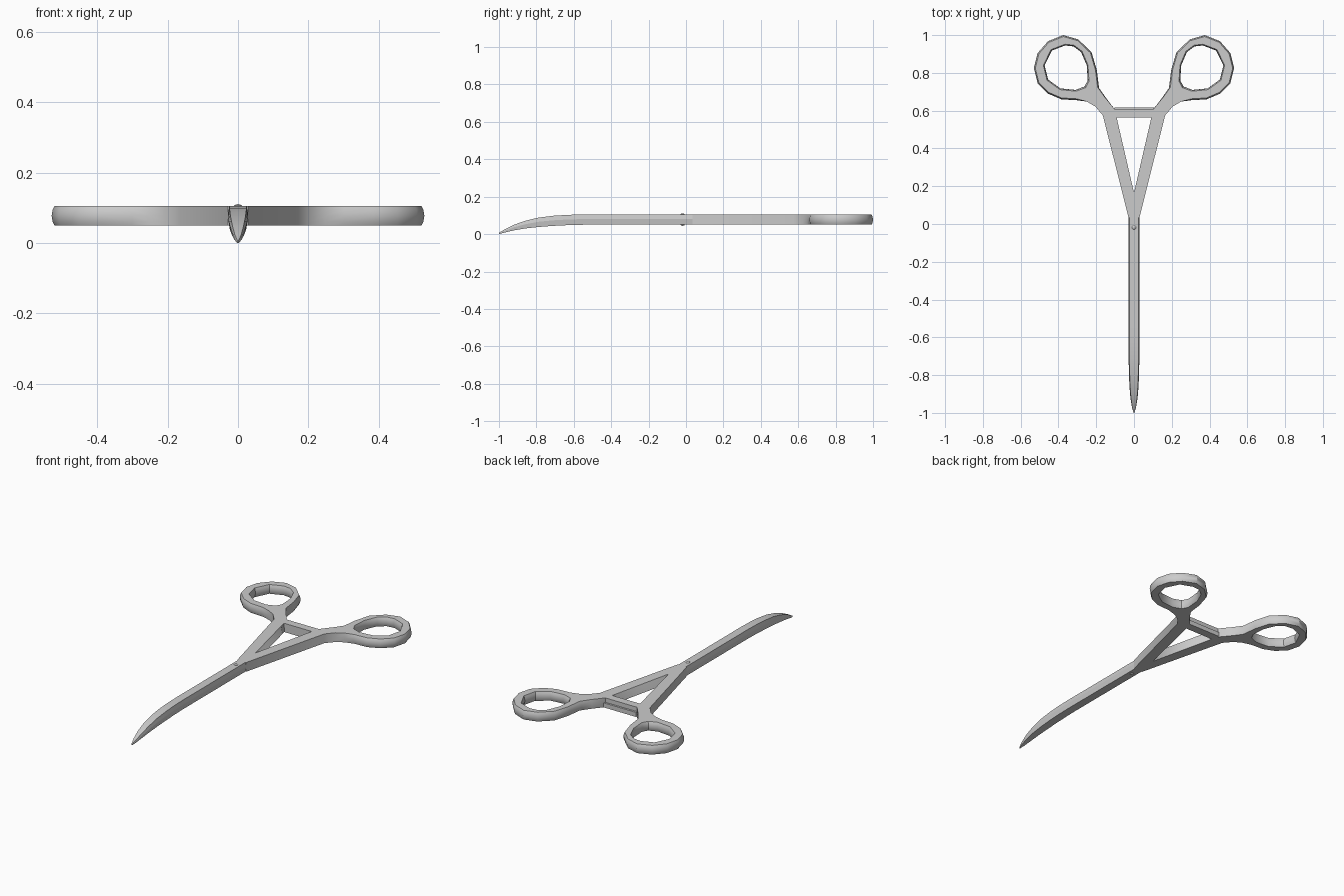
import bpy, bmesh, math
from mathutils import Vector

if "Cube" in bpy.data.objects:
    bpy.data.objects.remove(bpy.data.objects["Cube"])

Z0, Z1 = 0.05, 0.105
RING_CENTRE = Vector((0.36, 0.83))


def finish(name, bm, angle=35, mirror=False):
    bmesh.ops.recalc_face_normals(bm, faces=bm.faces)
    me = bpy.data.meshes.new(name)
    bm.to_mesh(me)
    bm.free()
    ob = bpy.data.objects.new(name, me)
    bpy.context.collection.objects.link(ob)
    if mirror:
        ob.modifiers.new("mirror", 'MIRROR').merge_threshold = 0.0005
    bpy.ops.object.select_all(action='DESELECT')
    bpy.context.view_layer.objects.active = ob
    ob.select_set(True)
    bpy.ops.object.shade_smooth_by_angle(angle=math.radians(angle))
    return ob


def box(name, x0, x1, y0, y1, z0, z1):
    bm = bmesh.new()
    bmesh.ops.create_cube(bm, size=1)
    for v in bm.verts:
        v.co = ((x0 + x1) / 2 + v.co.x * (x1 - x0),
                (y0 + y1) / 2 + v.co.y * (y1 - y0),
                (z0 + z1) / 2 + v.co.z * (z1 - z0))
    return finish(name, bm)


# Handles: arm running into a finger ring with a rounded rim, mirrored
outline = [(0, .165), (0, .03), (.029, .035), (.165, .575), (.205, .622),
           (.25, .648), (.30, .655), (.385, .66), (.455, .69), (.51, .745),
           (.53, .825), (.51, .905), (.455, .968), (.375, 1.0), (.295, .977),
           (.225, .91), (.197, .815), (.185, .72), (.15, .67), (.102, .607)]
hole = [(.245, .76), (.25, .84), (.28, .91), (.32, .94), (.365, .945),
        (.435, .918), (.473, .84), (.455, .765), (.39, .718), (.31, .71),
        (.262, .728)]
levels = [(0, 1.0), (.2, .35), (.5, 0), (.8, .35), (1, 1.0)]

bm = bmesh.new()
caps = {0: [], len(levels) - 1: []}
for loop, amount in ((outline, -.045), (hole, .06)):
    rows = []
    for t, k in levels:
        row = []
        for x, y in loop:
            p = Vector((x, y))
            if y > .65:
                p = RING_CENTRE + (p - RING_CENTRE) * (1 + amount * k)
            row.append(bm.verts.new((p.x, p.y, Z0 + (Z1 - Z0) * t)))
        rows.append(row)
    n = len(loop)
    for a, b in zip(rows, rows[1:]):
        for i in range(n):
            j = (i + 1) % n
            if loop[i][0] or loop[j][0]:      # no wall on the centre plane
                bm.faces.new((a[i], a[j], b[j], b[i]))
    for key in caps:
        for i in range(n):
            pair = (rows[key][i], rows[key][(i + 1) % n])
            caps[key].append(bm.edges.get(pair) or bm.edges.new(pair))
for edges in caps.values():
    bmesh.ops.triangle_fill(bm, edges=edges, use_beauty=True, normal=(0, 0, 1))
finish("handles", bm, mirror=True)

# Jaws: six-sided section swept along the downward curve (y, half width, bottom, top)
stations = [(.035, .029, .05, .105), (-.55, .029, .05, .105),
            (-.63, .029, .048, .103), (-.71, .0285, .044, .098),
            (-.79, .027, .038, .088), (-.86, .024, .030, .071),
            (-.92, .019, .020, .050), (-.97, .011, .008, .025),
            (-1.0, .002, 0, .007)]
section = [(.85, 0), (1, .55), (.85, 1), (-.85, 1), (-1, .55), (-.85, 0)]
bm = bmesh.new()
rows = [[bm.verts.new((sx * w, y, lo + sz * (hi - lo))) for sx, sz in section]
        for y, w, lo, hi in stations]
for a, b in zip(rows, rows[1:]):
    for i in range(6):
        j = (i + 1) % 6
        bm.faces.new((a[i], a[j], b[j], b[i]))
bm.faces.new(rows[0])
bm.faces.new(rows[-1])
finish("jaws", bm, angle=15)

# Ratchet: two overlapping half-height bars, one from each handle
box("ratchet_upper", -.125, .103, .563, .610, .079, Z1)
box("ratchet_lower", -.103, .125, .568, .618, Z0, .077)

# Pivot pin with domed ends
bm = bmesh.new()
bmesh.ops.create_uvsphere(bm, u_segments=16, v_segments=8, radius=1)
for v in bm.verts:
    s = .026 if v.co.z > 0.01 else (-.026 if v.co.z < -.01 else 0)
    v.co = (v.co.x * .012, v.co.y * .012 - .018, .0775 + s + v.co.z * .007)
finish("pivot_pin", bm)
